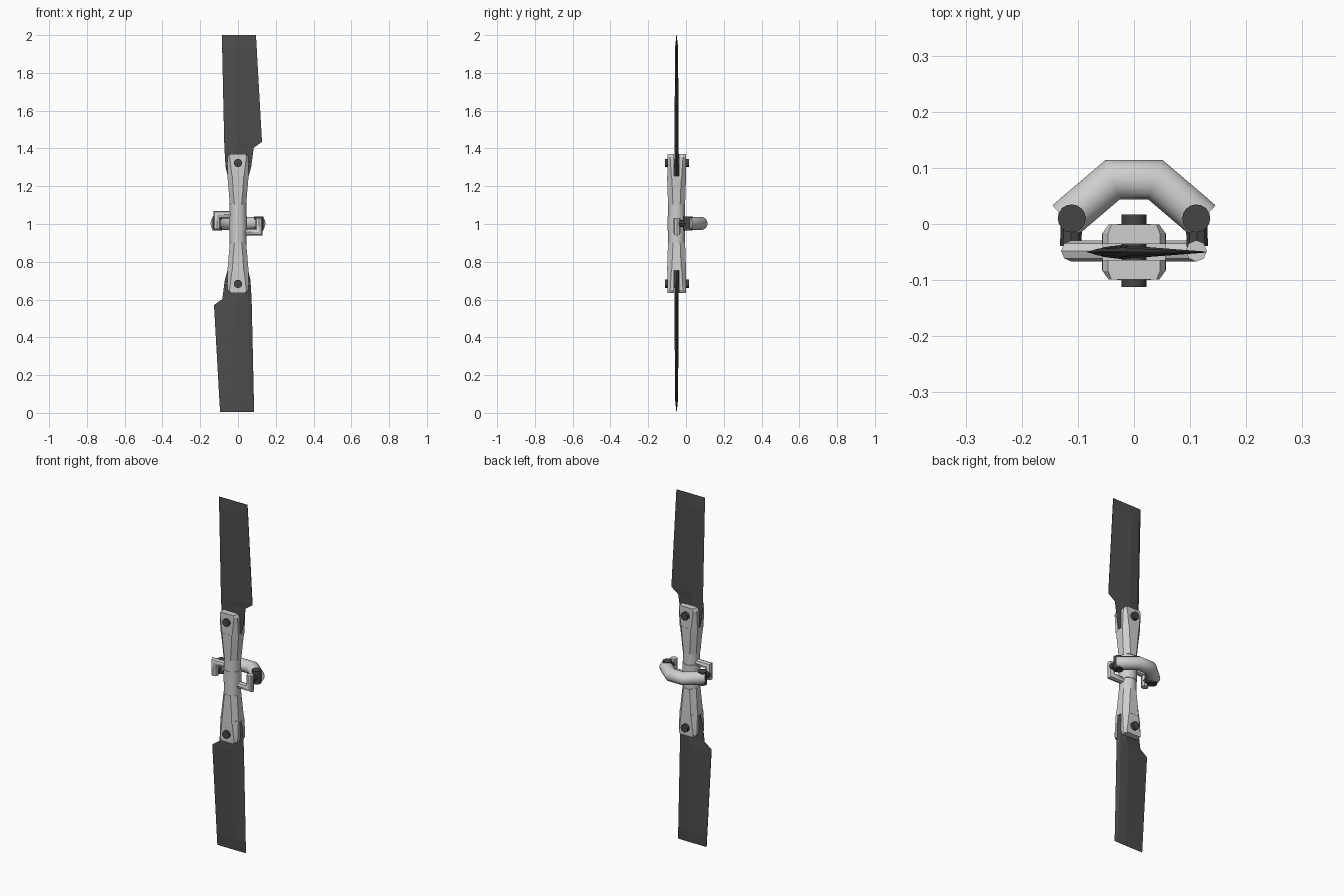
import bpy, bmesh, math
from mathutils import Matrix, Vector

if "Cube" in bpy.data.objects:
    bpy.data.objects.remove(bpy.data.objects["Cube"])

def material(name, v):
    m = bpy.data.materials.new(name)
    m.diffuse_color = (v, v, v, 1)
    m.use_nodes = True
    m.node_tree.nodes["Principled BSDF"].inputs["Base Color"].default_value = m.diffuse_color
    return m

LIGHT = material("light_grey_metal", 0.62)
BLADE = material("dark_grey_blade", 0.075)
DARK = material("charcoal_fittings", 0.06)
CENTRE = Matrix.Translation((0, -0.05, 1.003))

def finish(name, bm, mat, matrix, smooth=None):
    bmesh.ops.transform(bm, matrix=matrix, verts=bm.verts)
    bmesh.ops.recalc_face_normals(bm, faces=bm.faces)
    me = bpy.data.meshes.new(name)
    bm.to_mesh(me)
    bm.free()
    ob = bpy.data.objects.new(name, me)
    bpy.context.collection.objects.link(ob)
    me.materials.append(mat)
    if smooth:
        bpy.ops.object.select_all(action='DESELECT')
        ob.select_set(True)
        bpy.context.view_layer.objects.active = ob
        bpy.ops.object.shade_smooth_by_angle(angle=math.radians(smooth))
    return ob

def loft(name, rings, mat, matrix=Matrix(), smooth=None):
    """Skin a list of equal-length point rings and cap both ends."""
    bm = bmesh.new()
    vs = [[bm.verts.new(p) for p in r] for r in rings]
    n = len(vs[0])
    for a, b in zip(vs, vs[1:]):
        for i in range(n):
            j = (i + 1) % n
            bm.faces.new((a[i], a[j], b[j], b[i]))
    bm.faces.new(vs[0])
    bm.faces.new(vs[-1])
    return finish(name, bm, mat, matrix, smooth)

def tube(name, path, r, mat, matrix=Matrix(), n=12, up=Vector((0, 0, 1)), smooth=40):
    """Tube with mitred corners along a planar path; up is the plane normal."""
    pts = [Vector(p) for p in path]
    rings = []
    for i, p in enumerate(pts):
        d0 = (p - pts[i - 1]).normalized() if i else (pts[1] - p).normalized()
        d1 = (pts[i + 1] - p).normalized() if i < len(pts) - 1 else d0
        t = (d0 + d1).normalized()
        side = t.cross(up) / max(t.dot(d0), 0.3)
        rings.append([p + side * r * math.cos(2 * math.pi * k / n)
                      + up * r * math.sin(2 * math.pi * k / n) for k in range(n)])
    return loft(name, rings, mat, matrix, smooth)

def octagon(hx, hy, cx, cy, z):
    return [(hx, -cy, z), (hx, cy, z), (cx, hy, z), (-cx, hy, z),
            (-hx, cy, z), (-hx, -cy, z), (-cx, -hy, z), (cx, -hy, z)]

# Central collar
X = Vector((1, 0, 0))
tube("hub_collar", [(0, 0, -0.12), (0, 0, 0.12)], 0.044, LIGHT, CENTRE, 16, X)
tube("hub_ring", [(0, 0, -0.037), (0, 0, 0.037)], 0.047, LIGHT, CENTRE, 16, X)

for label, angle in (("upper", 0), ("lower", math.pi)):
    M = CENTRE @ Matrix.Rotation(angle, 4, 'Y')

    # Grip body flaring from the round neck to the fork
    loft(label + "_grip", [octagon(.043, .045, .019, .019, .10),
                           octagon(.050, .048, .026, .022, .18),
                           octagon(.056, .050, .030, .026, .25)], LIGHT, M)

    # Fork plates either side of the blade root
    for side, s in (("front", -1), ("back", 1)):
        rings = []
        for z, hx, ym, c in ((.24, .056, .027, .031), (.32, .057, .032, .040), (.352, .056, .034, .045),
                             (.367, .046, .034, .040)):
            rings.append([(-hx, s * .014, z), (-hx, s * ym, z), (-c, s * .049, z),
                          (c, s * .049, z), (hx, s * ym, z), (hx, s * .014, z)])
        loft(label + "_fork_" + side, rings, LIGHT, M)

    # Through bolt
    tube(label + "_bolt", [(0, -.062, .32), (0, .067, .32)], .022, DARK, M, 12, X)

    # Blade: thin aerofoil with a cut-back root
    rings = []
    for z, xl, xr, t in ((.21, -.045, .045, .013), (.30, -.066, .070, .013),
                         (.40, -.072, .083, .011), (.432, -.073, .127, .011),
                         (.93, -.084, .099, .008), (.997, -.086, .095, .001)):
        w = xr - xl
        rings.append([(xl, 0, z), (xl + .1 * w, -.7 * t, z), (xl + .35 * w, -t, z),
                      (xr, -.001, z), (xr, .001, z),
                      (xl + .35 * w, t, z), (xl + .1 * w, .7 * t, z)])
    loft(label + "_blade", rings, BLADE, M)

    # Pitch horn: reaches sideways, then folds back to the hub centreline
    tube(label + "_pitch_horn", [(-.02, .002, .046), (-.111, .002, .046), (-.111, .002, -.030)],
         .019, LIGHT, M, 8, Vector((0, 1, 0)))

    # Link from the horn to the yoke, with its pivot pin
    tube(label + "_pitch_link", [(-.113, .010, 0), (-.111, .060, 0)], .019, DARK, M, 8)
    tube(label + "_pivot_pin", [(-.111, .060, -.037), (-.111, .060, .037)], .025, DARK, M, 16, X)

# Bent yoke behind the hub
tube("control_yoke", [(-.122, .007, 1.003), (-.105, .022, 1.003), (-.038, .079, 1.003),
                      (.038, .079, 1.003), (.105, .022, 1.003), (.122, .007, 1.003)],
     .035, LIGHT, Matrix(), 16, smooth=50)
